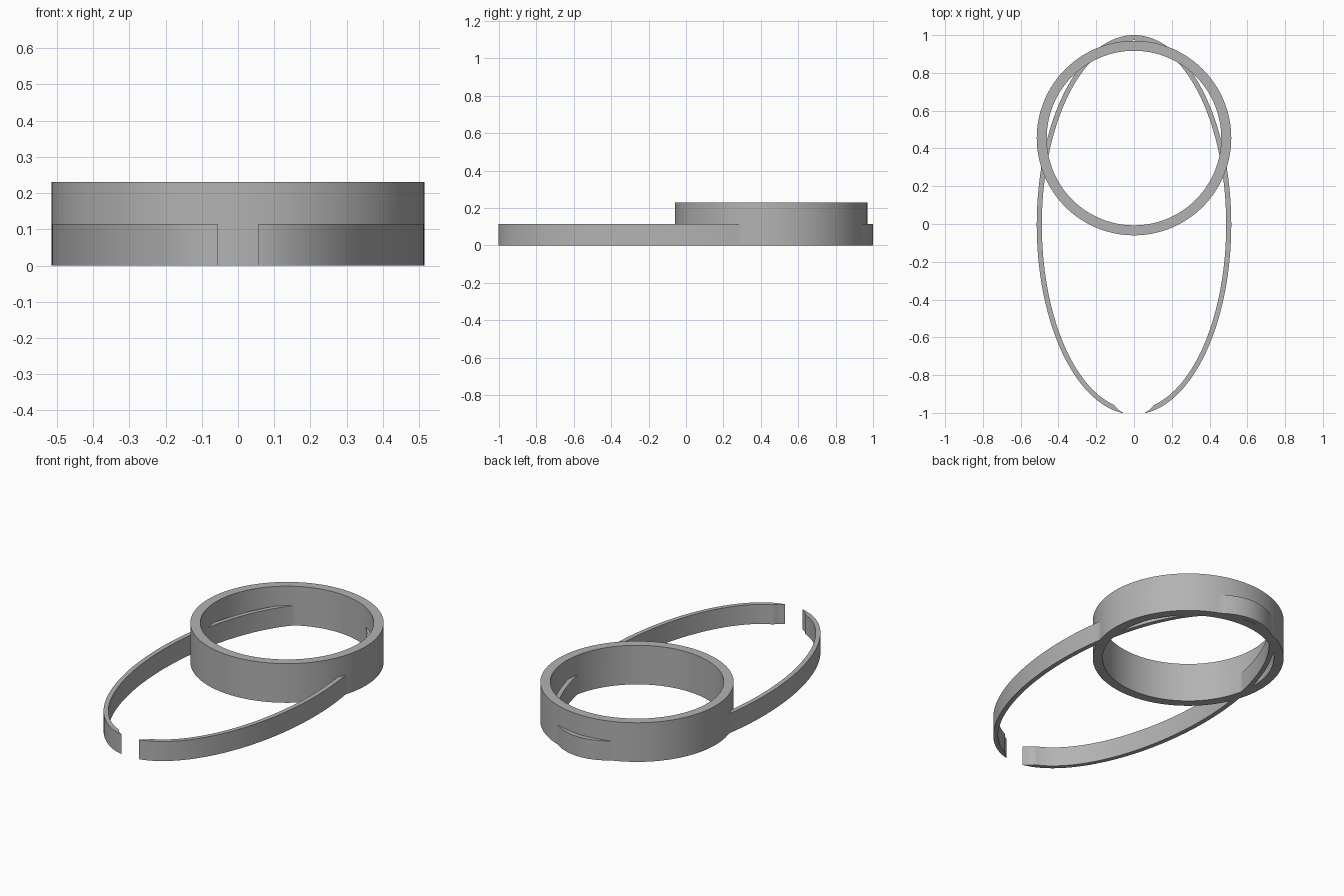
import bpy, bmesh, math
from mathutils import Matrix, Vector

old = bpy.data.objects.get("Cube")
if old:
    bpy.data.objects.remove(old, do_unlink=True)

grey = bpy.data.materials.new("grey")
grey.use_nodes = True
colour = (0.45, 0.45, 0.45, 1)
grey.diffuse_color = colour
grey.node_tree.nodes["Principled BSDF"].inputs["Base Color"].default_value = colour


def ellipse(a, b, centre_y=0, count=128):
    return [(a * math.cos(2 * math.pi * i / count),
             centre_y + b * math.sin(2 * math.pi * i / count)) for i in range(count)]


def finish(name, bm):
    bmesh.ops.recalc_face_normals(bm, faces=bm.faces[:])
    mesh = bpy.data.meshes.new(name)
    bm.to_mesh(mesh)
    bm.free()
    mesh.materials.append(grey)
    obj = bpy.data.objects.new(name, mesh)
    bpy.context.collection.objects.link(obj)
    return obj


def prism(name, outline, z0, z1, matrix=Matrix()):
    """Solid extrusion of a flat outline."""
    bm = bmesh.new()
    face = bm.faces.new([bm.verts.new((x, y, z0)) for x, y in outline])
    ext = bmesh.ops.extrude_face_region(bm, geom=[face])["geom"]
    bmesh.ops.translate(bm, vec=(0, 0, z1 - z0),
                        verts=[v for v in ext if isinstance(v, bmesh.types.BMVert)])
    bm.transform(matrix)
    return finish(name, bm)


def hoop(name, outer, inner, z0, z1):
    """Closed band between two matching outlines."""
    bm = bmesh.new()
    loops = [[bm.verts.new((x, y, z)) for x, y in line]
             for line, z in ((outer, z0), (outer, z1), (inner, z1), (inner, z0))]
    n = len(outer)
    for k in range(4):
        a, b = loops[k], loops[(k + 1) % 4]
        for i in range(n):
            j = (i + 1) % n
            bm.faces.new((a[i], a[j], b[j], b[i]))
    return finish(name, bm)


def boolean(target, other, operation):
    mod = target.modifiers.new(operation.lower(), 'BOOLEAN')
    mod.operation, mod.solver, mod.object = operation, 'EXACT', other
    bpy.context.view_layer.objects.active = target
    bpy.ops.object.modifier_apply(modifier=mod.name)
    bpy.data.objects.remove(other, do_unlink=True)


# Long oval band, open at the front with bevelled tips
body = hoop("ring_with_oval_band", ellipse(0.515, 1.004, -0.004, 160),
            ellipse(0.488, 0.977, -0.004, 160), 0, 0.115)
gap = [(-0.05, -1.01), (0.05, -1.01), (0.06, -0.998), (0.085, -0.982),
       (0.13, -0.93), (-0.13, -0.93), (-0.085, -0.982), (-0.06, -0.998)]
boolean(body, prism("gap_cutter", gap, -0.1, 0.3), 'DIFFERENCE')

# Tall round ring
ring = hoop("ring", ellipse(0.515, 0.515, 0.455), ellipse(0.462, 0.462, 0.455), 0, 0.23)
boolean(body, ring, 'UNION')

# Tilted oval slot straight through both sides
sideways = Matrix(((0, 0, 1), (1, 0, 0), (0, 1, 0))).to_4x4()
place = (Matrix.Translation(Vector((0, 0.457, 0.113))) @ sideways
         @ Matrix.Rotation(math.radians(11.2), 4, 'Z'))
boolean(body, prism("slot_cutter", ellipse(0.29, 0.041, 0, 64), -1, 1, place), 'DIFFERENCE')

bpy.ops.object.select_all(action='DESELECT')
body.select_set(True)
bpy.context.view_layer.objects.active = body
bpy.ops.object.shade_smooth_by_angle(angle=math.radians(30))
